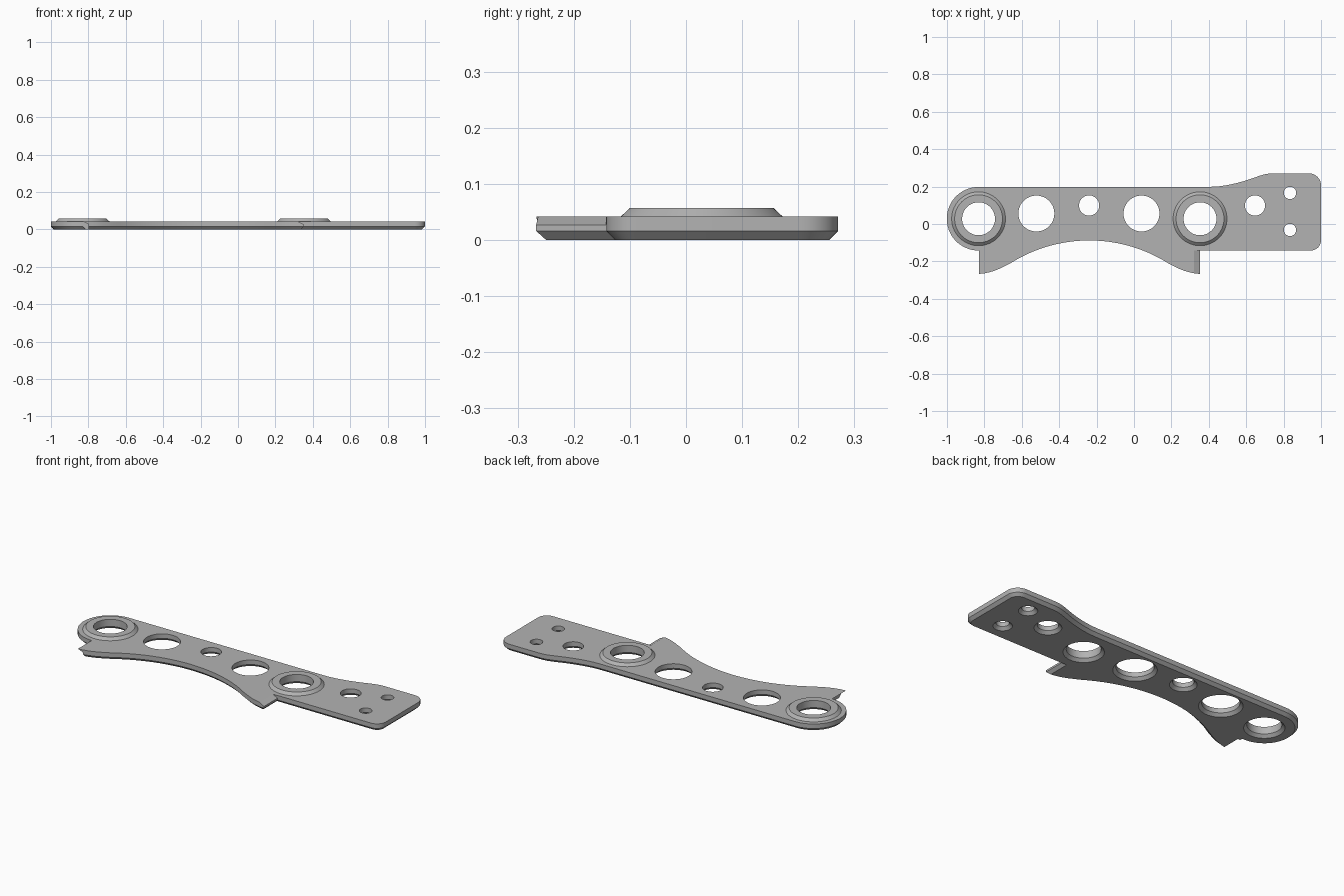
import bpy, bmesh
from math import sin, cos, pi, radians
from mathutils import Vector

cube = bpy.data.objects.get("Cube")
if cube:
    bpy.data.objects.remove(cube, do_unlink=True)

TOP, CHAMFER, BOSS_TOP = 0.042, 0.016, 0.057
MID_Y = 0.028
BOSS_X = (-0.831, 0.353)

grey = bpy.data.materials.new("plain grey")
grey.use_nodes = True
grey.diffuse_color = (0.45, 0.45, 0.45, 1)
grey.node_tree.nodes["Principled BSDF"].inputs["Base Color"].default_value = (0.45, 0.45, 0.45, 1)


def make_object(name, bm):
    bmesh.ops.recalc_face_normals(bm, faces=bm.faces)
    mesh = bpy.data.meshes.new(name)
    bm.to_mesh(mesh)
    bm.free()
    mesh.materials.append(grey)
    obj = bpy.data.objects.new(name, mesh)
    bpy.context.collection.objects.link(obj)
    return obj


def arc(cx, cy, r, start, end, steps):
    angles = [radians(start + (end - start) * i / steps) for i in range(steps + 1)]
    return [(cx + r * cos(a), cy + r * sin(a)) for a in angles]


def inset(points, d):
    """Mitred inward offset of a counter-clockwise outline."""
    result = []
    for i, p in enumerate(points):
        a = (Vector(p) - Vector(points[i - 1])).normalized()
        b = (Vector(points[(i + 1) % len(points)]) - Vector(p)).normalized()
        na, nb = Vector((-a.y, a.x)), Vector((-b.y, b.x))
        result.append(Vector(p) + (na + nb) * d / (1 + na.dot(nb)))
    return result


def loft(bm, loops, capped=True):
    """Bridge loops of 3D points in order, optionally closing both ends."""
    rings = [[bm.verts.new(p) for p in loop] for loop in loops]
    n = len(rings[0])
    for lo, hi in zip(rings, rings[1:]):
        for i in range(n):
            j = (i + 1) % n
            bm.faces.new((lo[i], lo[j], hi[j], hi[i]))
    if capped:
        bm.faces.new(rings[0][::-1])
        bm.faces.new(rings[-1])


def at(points, z):
    return [(p[0], p[1], z) for p in points]


def circles(x, y, profile, steps=72):
    return [at(arc(x, y, r, 0, 360, steps)[:-1], z) for r, z in profile]


# Plate outline, counter-clockwise: arched lower edge between the two tabs
ARCH_X, ARCH_TOP, ARCH_R = -0.239, -0.088, 0.79
half = [(u, ARCH_TOP - ARCH_R + (ARCH_R ** 2 - u * u) ** 0.5)
        for u in [0.42 * i / 16 for i in range(17)]]
half += [(0.48, -0.239), (0.51, -0.251), (0.535, -0.258), (0.562, -0.264), (0.591, -0.267)]
outline = [(ARCH_X - u, y) for u, y in reversed(half)] + [(ARCH_X + u, y) for u, y in half[1:]]
outline += [(0.352, -0.142)]
# Wide end with rounded corners, then the sweep down to the narrow part
outline += arc(0.945, -0.087, 0.055, -90, 0, 10)
outline += arc(0.935, 0.206, 0.065, 0, 90, 10)
outline += [(0.75, 0.271), (0.725, 0.27), (0.70, 0.266), (0.675, 0.259), (0.64, 0.247),
            (0.60, 0.233), (0.55, 0.219), (0.50, 0.208), (0.45, 0.201), (0.41, 0.199)]
# Rounded end
outline += arc(BOSS_X[0], MID_Y, 0.17, 90, 270, 36)

bm = bmesh.new()
loft(bm, [at(inset(outline, CHAMFER), 0), at(outline, CHAMFER), at(outline, TOP)])
plate = make_object("link_plate", bm)

# Cutters: holes flared on the underside, and the slanted tab ends
bm = bmesh.new()
holes = [(x, MID_Y, 0.088) for x in BOSS_X]
holes += [(-0.522, 0.056, 0.096), (0.04, 0.056, 0.096), (-0.24, 0.099, 0.054),
          (0.647, 0.099, 0.054), (0.834, 0.166, 0.033), (0.834, -0.032, 0.033)]
for x, y, r in holes:
    loft(bm, circles(x, y, [(r + CHAMFER + 0.01, -0.01), (r, CHAMFER), (r, 0.1)]))
wedges = [[(0.32, TOP), (0.36, 0.023), (0.36, 0.06), (0.32, 0.06)],
          [(-0.84, 0.047), (-0.80, 0.027), (-0.80, -0.01), (-0.84, -0.01)]]
for wedge in wedges:
    loft(bm, [[(x, y, z) for x, z in wedge] for y in (-0.3, -0.143)])
cutter = make_object("hole_cutter", bm)
cutter.hide_render = True

cut = plate.modifiers.new("holes", "BOOLEAN")
cut.operation, cut.solver, cut.object = "DIFFERENCE", "EXACT", cutter
bpy.context.view_layer.objects.active = plate
bpy.ops.object.modifier_apply(modifier=cut.name)
bpy.data.objects.remove(cutter, do_unlink=True)

# Raised, bevelled collars around the two main bores
parts = [plate]
for name, x in zip(("right_collar", "left_collar"), BOSS_X):
    bm = bmesh.new()
    profile = [(0.144, TOP), (0.128, BOSS_TOP), (0.088, BOSS_TOP), (0.088, TOP), (0.144, TOP)]
    loft(bm, circles(x, MID_Y, profile), capped=False)
    bmesh.ops.remove_doubles(bm, verts=bm.verts, dist=1e-5)
    parts.append(make_object(name, bm))

# Smooth shading on the curved walls, sharp chamfer edges
bpy.ops.object.select_all(action="DESELECT")
for obj in parts:
    obj.select_set(True)
bpy.context.view_layer.objects.active = plate
bpy.ops.object.shade_smooth_by_angle(angle=radians(25))
